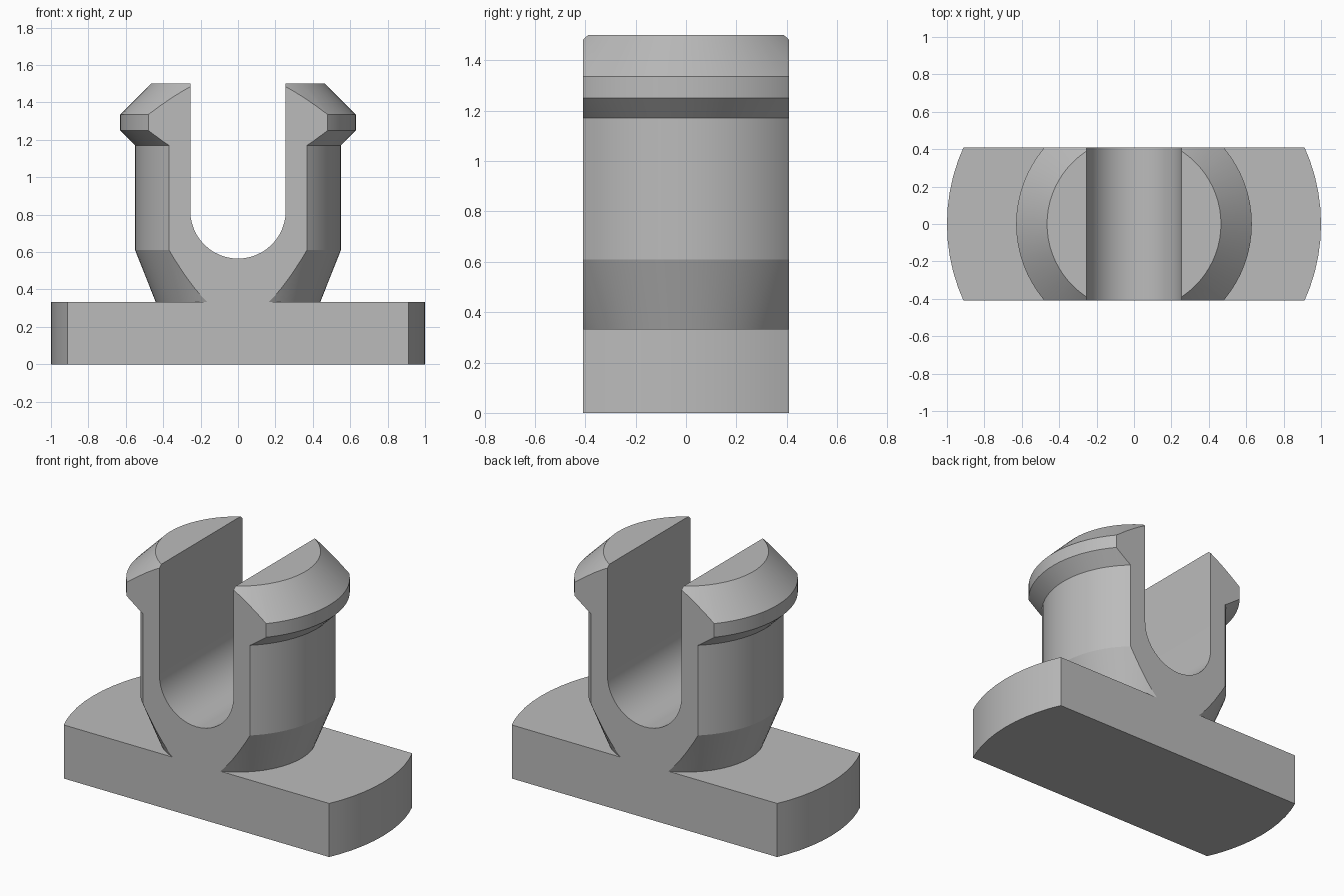
import bpy, bmesh, math

cube = bpy.data.objects.get("Cube")
if cube:
    bpy.data.objects.remove(cube, do_unlink=True)

HALF_DEPTH = 0.408
SLOT_R, SLOT_Z = 0.255, 0.82

grey = bpy.data.materials.new("plain_grey")
grey.use_nodes = True
colour = (0.5, 0.5, 0.5, 1)
grey.diffuse_color = colour
grey.node_tree.nodes["Principled BSDF"].inputs["Base Color"].default_value = colour


def add_object(name, bm):
    bmesh.ops.recalc_face_normals(bm, faces=bm.faces)
    mesh = bpy.data.meshes.new(name)
    bm.to_mesh(mesh)
    bm.free()
    mesh.materials.append(grey)
    obj = bpy.data.objects.new(name, mesh)
    bpy.context.collection.objects.link(obj)
    return obj


def revolve(name, profile, steps=72):
    bm = bmesh.new()
    verts = [bm.verts.new((r, 0, z)) for r, z in profile]
    edges = [bm.edges.new(pair) for pair in zip(verts, verts[1:])]
    bmesh.ops.spin(bm, geom=verts + edges, cent=(0, 0, 0), axis=(0, 0, 1),
                   angle=math.tau, steps=steps, use_merge=True)
    bmesh.ops.remove_doubles(bm, verts=bm.verts, dist=0.0001)
    # close the flat bottom and top discs
    bmesh.ops.holes_fill(bm, edges=[e for e in bm.edges if e.is_boundary], sides=0)
    return add_object(name, bm)


def prism(name, outline, half_depth):
    """Extrude an x-z outline along y, centred on y = 0."""
    bm = bmesh.new()
    face = bm.faces.new([bm.verts.new((x, -half_depth, z)) for x, z in outline])
    extruded = bmesh.ops.extrude_face_region(bm, geom=[face])["geom"]
    moved = [v for v in extruded if isinstance(v, bmesh.types.BMVert)]
    bmesh.ops.translate(bm, verts=moved, vec=(0, 2 * half_depth, 0))
    return add_object(name, bm)


def cut(obj, cutter, operation):
    mod = obj.modifiers.new(cutter.name, 'BOOLEAN')
    mod.operation = operation
    mod.solver = 'EXACT'
    mod.object = cutter
    bpy.context.view_layer.objects.active = obj
    bpy.ops.object.modifier_apply(modifier=mod.name)
    bpy.data.objects.remove(cutter, do_unlink=True)


# Round foot, tapered neck, straight post and chamfered snap rim
clip = revolve("snap_clip", [
    (1, 0), (1, 0.333), (0.44, 0.333), (0.55, 0.61), (0.55, 1.17),
    (0.63, 1.25), (0.63, 1.335), (0.465, 1.5)])

# Flat front and back
cut(clip, prism("depth_limit", [(-2, -1), (2, -1), (2, 2), (-2, 2)], HALF_DEPTH), 'INTERSECT')

# Round-bottomed slot between the two jaws
arc = [math.pi + math.pi * i / 24 for i in range(25)]
slot = [(SLOT_R * math.cos(a), SLOT_Z + SLOT_R * math.sin(a)) for a in arc]
cut(clip, prism("slot_cutter", slot + [(SLOT_R, 2), (-SLOT_R, 2)], 1), 'DIFFERENCE')

bpy.ops.object.select_all(action='DESELECT')
clip.select_set(True)
bpy.context.view_layer.objects.active = clip
bpy.ops.object.shade_smooth_by_angle(angle=math.radians(15))
